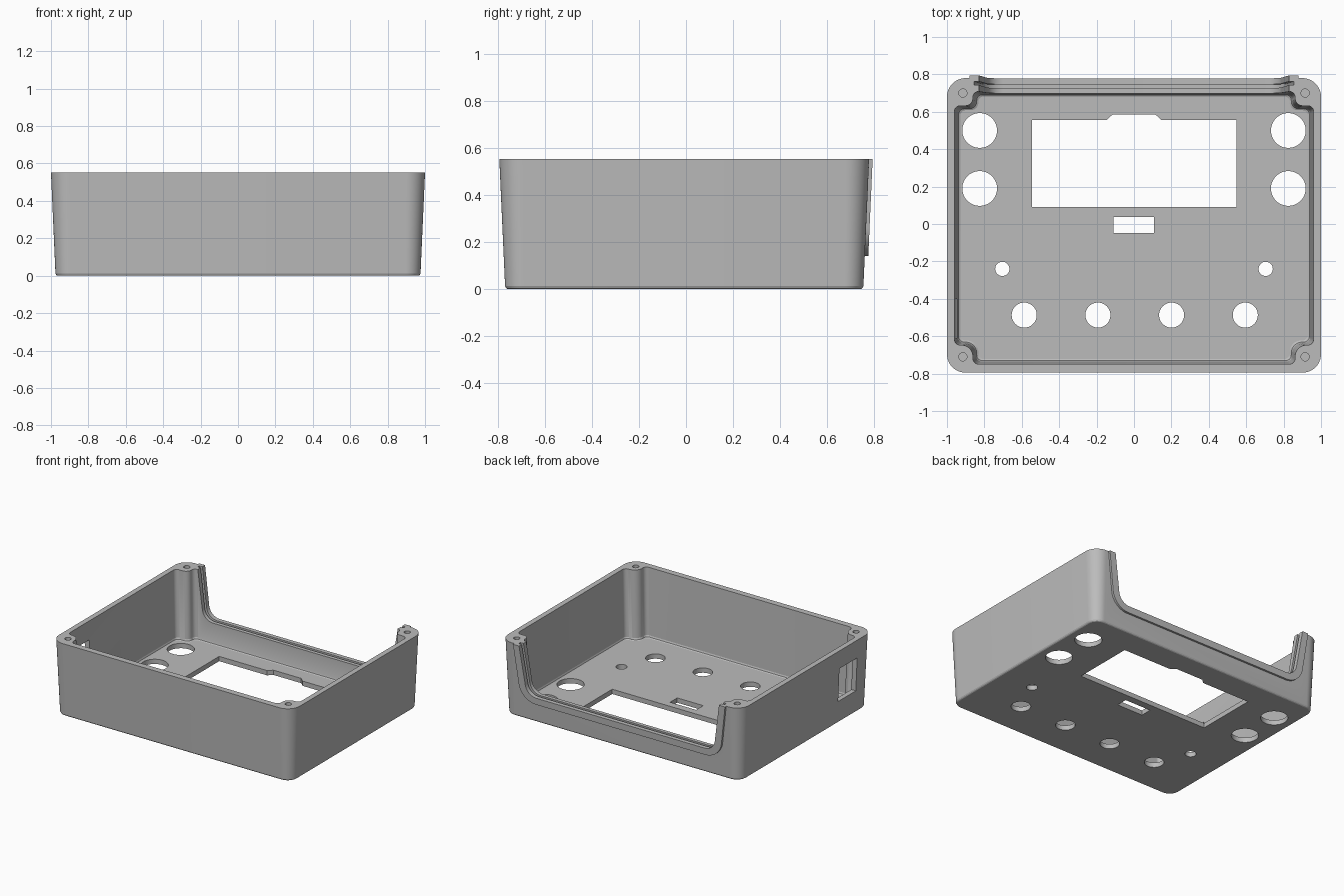
import bpy, bmesh, math
from mathutils import Vector

cube = bpy.data.objects.get("Cube")
if cube:
    bpy.data.objects.remove(cube)

H = 0.553          # case height
CY = -0.0075       # centre of the case in y
DRAFT = 0.045      # outward lean of the walls per unit of height

grey = bpy.data.materials.new("plastic_grey")
grey.use_nodes = True
grey.diffuse_color = (0.5, 0.5, 0.5, 1)
grey.node_tree.nodes["Principled BSDF"].inputs["Base Color"].default_value = (0.5, 0.5, 0.5, 1)


def rounded(points, steps=12):
    """Round each corner of an outline of (x, y, radius) points."""
    out = []
    for i, (x, y, r) in enumerate(points):
        p = Vector((x, y))
        if r == 0:
            out.append(p)
            continue
        a = (Vector(points[i - 1][:2]) - p).normalized()
        b = (Vector(points[(i + 1) % len(points)][:2]) - p).normalized()
        half = math.acos(a.dot(b)) / 2
        centre = p + (a + b).normalized() * (r / math.sin(half))
        start = p + a * (r / math.tan(half)) - centre
        end = p + b * (r / math.tan(half)) - centre
        for k in range(steps + 1):
            t = k / steps
            sweep = math.pi - 2 * half
            arm = start * math.sin((1 - t) * sweep) + end * math.sin(t * sweep)
            out.append(centre + arm.normalized() * r)
    return out


def loft(name, rings):
    """Closed solid through rings that have equal point counts."""
    bm = bmesh.new()
    loops = [[bm.verts.new(p) for p in ring] for ring in rings]
    n = len(loops[0])
    bm.faces.new(loops[0])
    bm.faces.new(loops[-1])
    for low, high in zip(loops, loops[1:]):
        for i in range(n):
            j = (i + 1) % n
            bm.faces.new((low[i], low[j], high[j], high[i]))
    bmesh.ops.recalc_face_normals(bm, faces=bm.faces)
    mesh = bpy.data.meshes.new(name)
    bm.to_mesh(mesh)
    bm.free()
    mesh.materials.append(grey)
    obj = bpy.data.objects.new(name, mesh)
    bpy.context.collection.objects.link(obj)
    return obj


def upright(name, outline, z0, z1):
    return loft(name, [[(p[0], p[1], z) for p in outline] for z in (z0, z1)])


def leaning(name, outline, y0, y1):
    """Solid from an x-z outline, leaning with the back wall."""
    return loft(name, [[(p[0], y + DRAFT * p[1], p[1]) for p in outline] for y in (y0, y1)])


def circle(x, y, r, n=48):
    return [(x + r * math.cos(math.tau * k / n), y + r * math.sin(math.tau * k / n))
            for k in range(n)]


def box(x0, x1, y0, y1):
    return [(x0, y0), (x1, y0), (x1, y1), (x0, y1)]


def combine(target, tool, operation="DIFFERENCE"):
    mod = target.modifiers.new("combine", "BOOLEAN")
    mod.operation, mod.solver, mod.object = operation, "EXACT", tool
    bpy.context.view_layer.objects.active = target
    bpy.ops.object.modifier_apply(modifier=mod.name)
    bpy.data.objects.remove(tool)


def rect_ring(hx, hy, r, z):
    outline = rounded([(-hx, -hy, r), (hx, -hy, r), (hx, hy, r), (-hx, hy, r)])
    return [(p.x, p.y + CY, z) for p in outline]


def u_shape(grow, top):
    """Rear opening outline, widened by grow, with slanted sides."""
    w0, w1, z = 0.775 + grow, 0.83 + grow, 0.19 - grow
    w1 += (w1 - w0) * (top - H) / (H - z)
    return rounded([(-w0, z, 0.09 + grow), (w0, z, 0.09 + grow), (w1, top, 0), (-w1, top, 0)])


# Outer shell with drafted sides and a softened bottom edge
case = loft("enclosure_body", [
    rect_ring(0.966, 0.753, 0.07, 0),
    rect_ring(0.972, 0.759, 0.076, 0.004),
    rect_ring(0.976, 0.763, 0.08, 0.012),
    rect_ring(1.0, 0.7875, 0.1, H)])

# Raised lip around the rear opening
combine(case, leaning("rear_lip", u_shape(0.05, H), 0.72, 0.77), "UNION")

# Cavity, notched at each corner to leave the screw posts
nx, front, back = 0.942, -0.735, 0.695
half_outline = [(0.845, front, 0.03), (0.845, -0.635, 0.06), (nx, -0.635, 0.03),
                (nx, 0.62, 0.03), (0.845, 0.62, 0.04), (0.845, back, 0.03)]
cavity_outline = rounded(half_outline + [(-x, y, r) for x, y, r in reversed(half_outline)])


def cavity_ring(sx, sy, z):
    return [(p.x * sx, p.y * sy, z) for p in cavity_outline]


combine(case, loft("cavity", [
    cavity_ring(0.985, 0.982, 0.036), cavity_ring(0.995, 0.994, 0.041),
    cavity_ring(1.0, 1.0, 0.052), cavity_ring(1.02, 1.02, H + 0.02)]))

# Rear opening and the panel groove inside its frame
combine(case, leaning("rear_opening", u_shape(0, H + 0.05), 0.6, 0.9))
combine(case, leaning("panel_groove", u_shape(0.025, H + 0.05), 0.718, 0.738))

# Display window with a small tab, and the slot below it
window = [(-0.545, 0.092), (0.548, 0.092), (0.548, 0.555), (0.148, 0.555),
          (0.115, 0.585), (-0.115, 0.585), (-0.148, 0.555), (-0.545, 0.555)]
combine(case, upright("display_window", window, -0.1, 0.1))
combine(case, upright("slot", box(-0.11, 0.106, -0.047, 0.038), -0.1, 0.1))

# Round panel holes
holes = [(s * 0.825, y, 0.093) for s in (-1, 1) for y in (0.5, 0.19)]
holes += [(s * 0.704, -0.24, 0.038) for s in (-1, 1)]
holes += [(0.004 + k * 0.197, -0.487, 0.067) for k in (-3, -1, 1, 3)]
for x, y, r in holes:
    combine(case, upright("panel_hole", circle(x, y, r), -0.1, 0.1))

# Screw holes in the corner posts
for x in (-0.915, 0.915):
    for y in (-0.71, 0.7):
        combine(case, upright("screw_hole", circle(x, y, 0.022, 24), 0.4, H + 0.05))

# Rectangular port in the right wall
combine(case, upright("side_port", box(-1.1, -0.9, -0.61, -0.4), 0.165, 0.415))

# Smooth shading with crisp edges
bpy.ops.object.select_all(action="DESELECT")
case.select_set(True)
bpy.context.view_layer.objects.active = case
bpy.ops.object.shade_smooth_by_angle(angle=math.radians(20))
